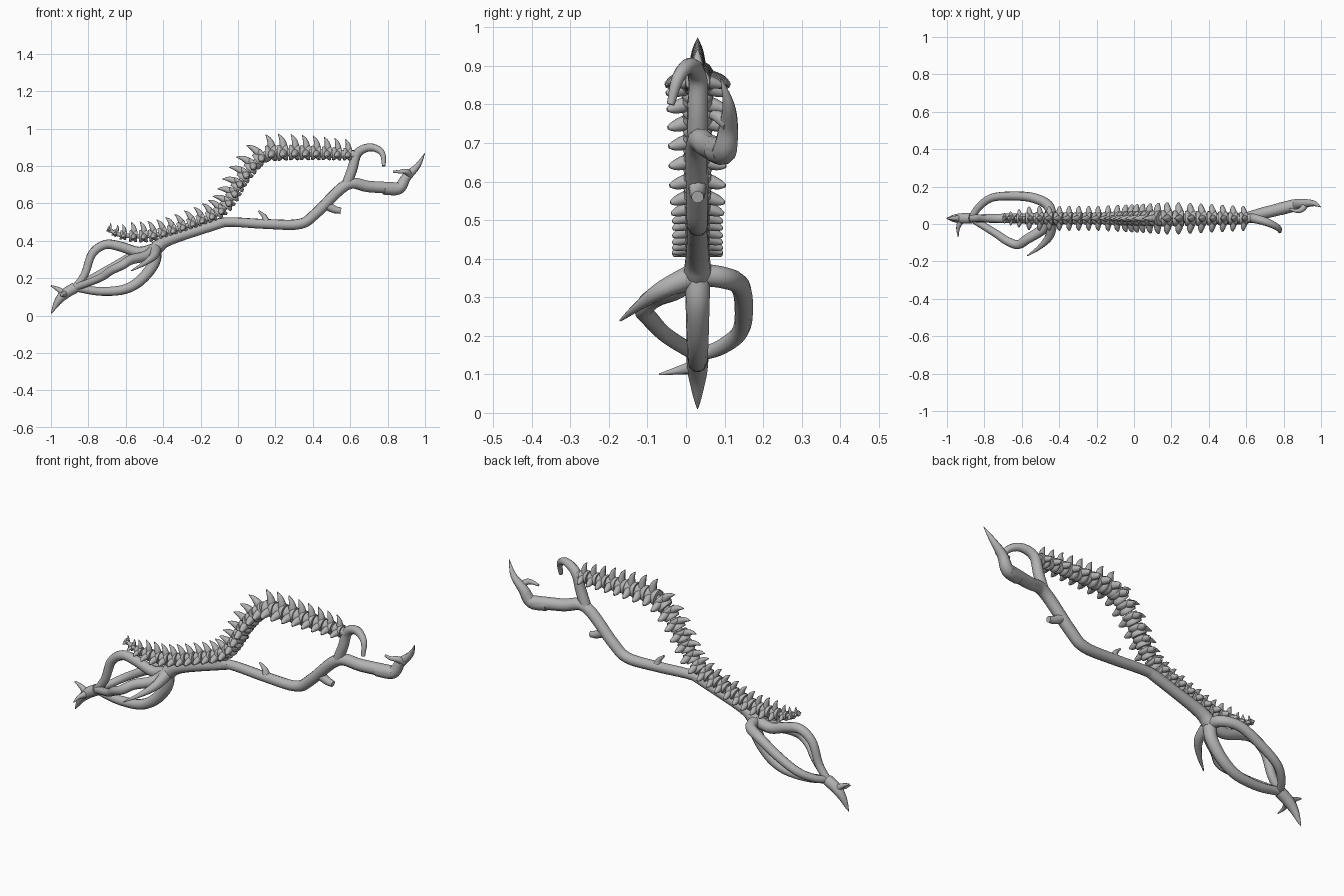
import bpy
import bmesh
from math import cos, pi, radians, sin, tau
from mathutils import Vector

cube = bpy.data.objects.get("Cube")
if cube:
    bpy.data.objects.remove(cube)

MID = 0.03  # y of the plane that holds the spine and the main limb

bone = bpy.data.materials.new("bone_grey")
bone.use_nodes = True
grey = (0.45, 0.45, 0.45, 1)
bone.diffuse_color = grey
bone.node_tree.nodes["Principled BSDF"].inputs["Base Color"].default_value = grey


def on_plane(point):
    """Turn an (x, z) pair into a point on the middle plane; keep full points."""
    if len(point) == 2:
        return Vector((point[0], MID, point[1]))
    return Vector(point)


def smooth_path(points, steps):
    """Resample points along a Catmull-Rom curve."""
    pts = [on_plane(p) for p in points]
    pts = [pts[0] * 2 - pts[1], *pts, pts[-1] * 2 - pts[-2]]
    path = []
    for before, start, end, after in zip(pts, pts[1:], pts[2:], pts[3:]):
        leave, arrive = (end - before) / 2, (after - start) / 2
        for i in range(steps):
            t = i / steps
            ease = t * t * (3 - 2 * t)
            path.append(start.lerp(end, ease)
                        + leave * t * (1 - t) ** 2 - arrive * t * t * (1 - t))
    return path + [pts[-2]]


def taper(thick, thin, hold=1):
    """Radius rule from thick to thin; a larger hold keeps it thick for longer."""
    return lambda t: thick + (thin - thick) * t ** hold


def tube(bm, path, radius, sides):
    """Sweep a circle along a path; radius is a rule over the fraction travelled."""
    last = len(path) - 1
    side = (path[1] - path[0]).orthogonal()
    rings = []
    for i, centre in enumerate(path):
        along = (path[min(i + 1, last)] - path[max(i - 1, 0)]).normalized()
        side = (side - along * side.dot(along)).normalized()
        up = along.cross(side)
        angles = [tau * k / sides for k in range(sides)]
        rings.append([bm.verts.new(centre + radius(i / last) * (side * cos(a) + up * sin(a)))
                      for a in angles])
    for low, high in zip(rings, rings[1:]):
        for k in range(sides):
            bm.faces.new((low[k - 1], low[k], high[k], high[k - 1]))
    bm.faces.new(rings[0])
    bm.faces.new(rings[-1])


def finish(bm, name):
    """Store the mesh as a smooth-shaded object."""
    bmesh.ops.recalc_face_normals(bm, faces=bm.faces[:])
    mesh = bpy.data.meshes.new(name)
    bm.to_mesh(mesh)
    bm.free()
    mesh.materials.append(bone)
    obj = bpy.data.objects.new(name, mesh)
    bpy.context.collection.objects.link(obj)
    bpy.ops.object.select_all(action="DESELECT")
    obj.select_set(True)
    bpy.context.view_layer.objects.active = obj
    bpy.ops.object.shade_smooth_by_angle(angle=radians(50))


def branch(name, points, thick, thin, hold=1):
    """One tapering limb through a few points."""
    bm = bmesh.new()
    tube(bm, smooth_path(points, steps=5), taper(thick, thin, hold), sides=10)
    finish(bm, name)


# Main limb, its far claw and the curled hook
knot, joint, fork, elbow = (-0.44, 0.36), (-0.87, 0.15), (0.58, 0.7), (0.86, 0.1, 0.68)
branch("trunk", [knot, (-0.36, 0.41), (-0.07, 0.5)], 0.038, 0.025)
branch("main_limb", [(-0.2, 0.47), (-0.07, 0.5), (0.15, 0.49), (0.33, 0.49), (0.42, 0.55),
                     fork, (0.7, 0.06, 0.69), elbow], 0.024, 0.033)
branch("claw", [(0.78, 0.08, 0.68), elbow, (0.9, 0.11, 0.74), (0.96, 0.11, 0.8),
                (1, 0.09, 0.87)], 0.034, 0.001, hold=2)
branch("claw_thumb", [(0.92, 0.11, 0.75), (0.9, 0.08, 0.77), (0.87, 0.07, 0.77),
                      (0.83, 0.08, 0.77)], 0.02, 0.006)
branch("curled_hook", [fork, (0.61, 0.78), (0.64, 0.87), (0.71, 0.01, 0.9),
                       (0.77, -0.02, 0.87), (0.78, -0.04, 0.8)], 0.028, 0.01, hold=2)
branch("limb_thorn", [(0.15, 0.5), (0.14, 0.53), (0.11, 0.56)], 0.022, 0.005)
branch("limb_stub", [(0.46, 0.6), (0.51, 0.57), (0.55, 0.56)], 0.026, 0.016)

# Cage of roots between the knot and the joint
branch("upper_root", [knot, (-0.53, 0.34), (-0.63, 0.37), (-0.71, 0.38), (-0.78, 0.33),
                      (-0.82, 0.22), joint], 0.03, 0.02)
branch("lower_root", [knot, (-0.45, 0.28), (-0.52, 0.19), (-0.61, 0.14), (-0.74, 0.13),
                      joint], 0.034, 0.021)
branch("back_root", [knot, (-0.46, 0.1, 0.35), (-0.54, 0.14, 0.33), (-0.65, 0.15, 0.27),
                     (-0.76, 0.14, 0.21), (-0.83, 0.09, 0.17), joint], 0.03, 0.018)
branch("front_root", [knot, (-0.49, -0.03, 0.32), (-0.57, -0.08, 0.3), (-0.62, -0.11, 0.27),
                      (-0.68, -0.09, 0.24), (-0.74, -0.05, 0.2), joint], 0.03, 0.019)
branch("front_spur", [knot, (-0.45, -0.06, 0.32), (-0.5, -0.12, 0.28), (-0.57, -0.17, 0.24)],
       0.034, 0.003)

# Forked root tip
branch("root_tip", [joint, (-0.92, 0.12), (-0.96, 0.08), (-1, 0.01)], 0.029, 0.001, hold=3)
branch("tip_prong", [(-0.92, 0.11), (-0.96, 0.14), (-1, 0.16)], 0.022, 0.004)
branch("tip_thorn", [(-0.92, 0.12), (-0.94, -0.02, 0.11), (-0.94, -0.07, 0.1)], 0.02, 0.002)

back = Vector((0, 1, 0))


def vertebra(bm, centre, along, size):
    """Waisted body, a backward-leaning spine and a pair of side processes."""
    up = along.cross(back)

    def place(forward, sideways, height):
        return centre + size * (along * forward + back * sideways + up * height)

    def waist(t):
        return size * (0.031 + 0.014 * abs(sin(1.5 * pi * (t - 0.5))))

    body = [place(k / 100, 0, 0) for k in range(-3, 4)]
    tube(bm, body, waist, sides=14)
    spike = smooth_path([place(0.01, 0, 0.02), place(0, 0, 0.07), place(-0.02, 0, 0.105)], steps=3)
    tube(bm, spike, taper(0.023 * size, 0.001, hold=1.5), sides=8)
    for hand in (-1, 1):
        wing = smooth_path([place(0.01, hand * 0.02, 0), place(0, hand * 0.06, -0.01),
                            place(0, hand * 0.085, -0.02)], steps=3)
        tube(bm, wing, taper(0.022 * size, 0.006 * size, hold=2), sides=8)


def bone_size(x):
    """Largest at the hump, steady below it, shrinking quickly at the tail."""
    hump = 1 - 0.6 * abs(x - 0.2)
    tail = 0.3 + 3 * (x + 0.7)
    return min(tail, max(0.76, hump))


# Spine: vertebrae set along a curve, spaced by their own size
spine = smooth_path([(-0.69, 0.46), (-0.62, 0.43), (-0.45, 0.43), (-0.25, 0.49), (-0.08, 0.57),
                     (0.03, 0.74), (0.13, 0.85), (0.22, 0.87), (0.4, 0.87), (0.64, 0.86)], steps=40)
bm = bmesh.new()
travelled = 1
for here, ahead in zip(spine, spine[1:]):
    size = bone_size(here.x)
    if travelled > 0.02 + 0.042 * size:
        vertebra(bm, here, (ahead - here).normalized(), size)
        travelled = 0
    travelled += (ahead - here).length
finish(bm, "vertebrae")

# Cord that joins the vertebrae
bm = bmesh.new()
tube(bm, spine[::10], taper(0.01, 0.024), sides=10)
finish(bm, "spinal_cord")
